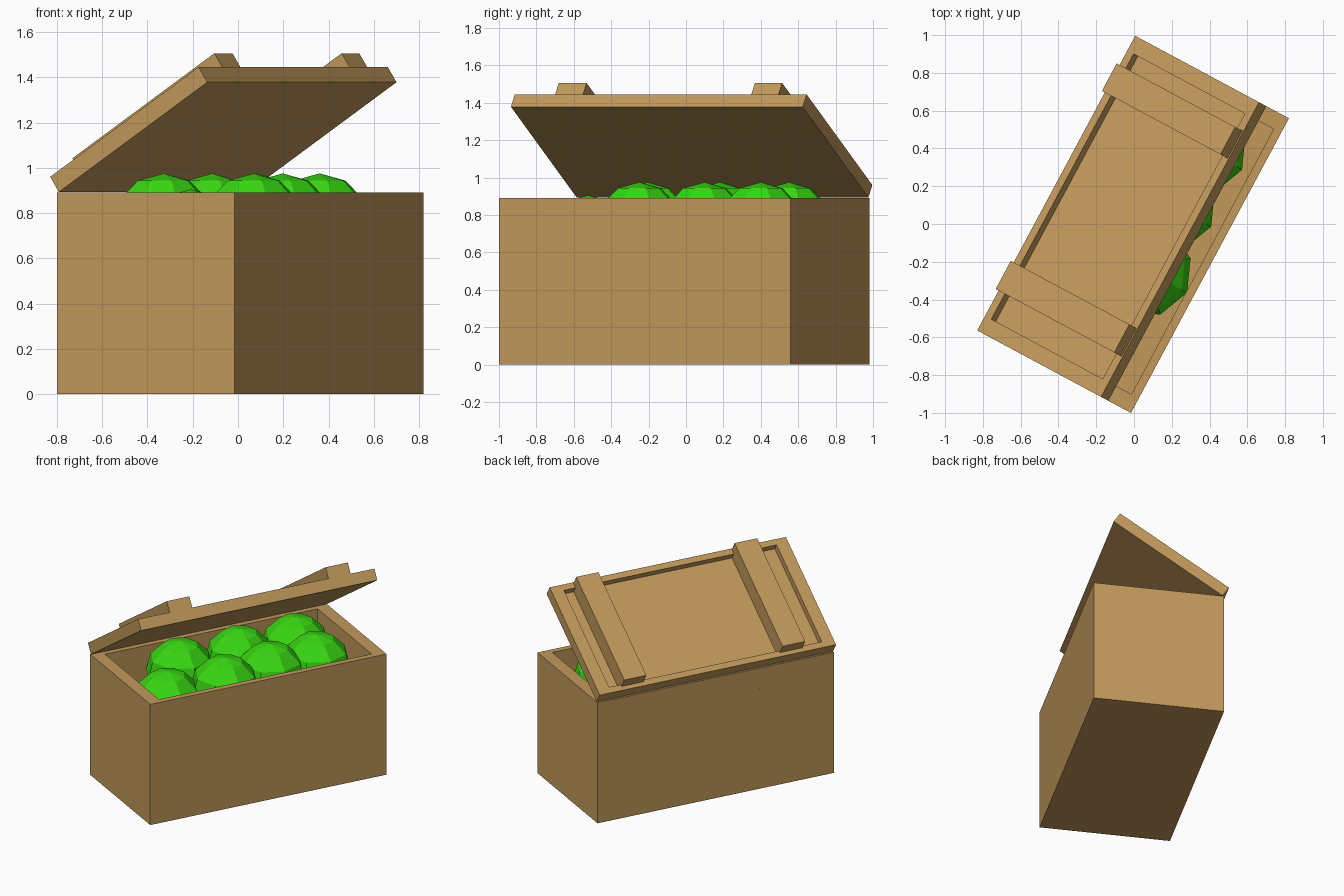
import bpy, bmesh, math
from mathutils import Matrix, Vector

if "Cube" in bpy.data.objects:
    bpy.data.objects.remove(bpy.data.objects["Cube"])

# Whole model is turned about z; local x runs front-to-hinge, local y along the crate
TURN = Matrix.Translation((0.01, -0.01, 0)) @ Matrix.Rotation(math.radians(-28.2), 4, 'Z')
# Open lid frame: origin on the hinge edge, x up the slope, z out of the lid
LID = TURN @ Matrix.Translation((-0.435, 0, 0.893)) @ Matrix.Rotation(math.radians(-33.1), 4, 'Y')


def material(name, rgb):
    m = bpy.data.materials.new(name)
    m.diffuse_color = (*rgb, 1)
    m.use_nodes = True
    m.node_tree.nodes["Principled BSDF"].inputs["Base Color"].default_value = m.diffuse_color
    return m


WOOD = material("light_brown_wood", (0.54, 0.32, 0.107))
GREEN = material("bright_green", (0.04, 0.68, 0.006))


def finish(name, bm, mat, matrix):
    mesh = bpy.data.meshes.new(name)
    bm.to_mesh(mesh)
    bm.free()
    mesh.materials.append(mat)
    ob = bpy.data.objects.new(name, mesh)
    ob.matrix_world = matrix
    bpy.context.collection.objects.link(ob)


def block(name, lo, hi, matrix, depth=0, inset=0.9):
    """Box from corner lo to corner hi; depth > 0 sinks a recess in its top."""
    lo, hi = Vector(lo), Vector(hi)
    mid = (lo + hi) / 2
    bm = bmesh.new()
    bmesh.ops.create_cube(bm, size=1, matrix=Matrix.Translation(mid) @ Matrix.Diagonal((*(hi - lo), 1)))
    if depth:
        bm.normal_update()
        top = max(bm.faces, key=lambda f: f.normal.z)
        top = bmesh.ops.extrude_discrete_faces(bm, faces=[top])['faces'][0]
        for v in top.verts:
            v.co.x = mid.x + (v.co.x - mid.x) * inset
            v.co.y = mid.y + (v.co.y - mid.y) * inset
        floor = bmesh.ops.extrude_discrete_faces(bm, faces=[top])['faces'][0]
        for v in floor.verts:
            v.co.z -= depth
        bmesh.ops.recalc_face_normals(bm, faces=bm.faces)
    finish(name, bm, WOOD, matrix)


# Open crate
block("crate", (-0.445, -0.885, 0), (0.445, 0.885, 0.89), TURN, depth=0.81)

# Tilted lid with sunken panel, and two battens across it
block("lid", (0, -0.885, 0), (0.888, 0.885, 0.08), LID, depth=0.048)
for i, (y0, y1) in enumerate([(-0.645, -0.476), (0.545, 0.71)]):
    block(f"lid_batten_{i + 1}", (0.03, y0, 0.032), (0.88, y1, 0.158), LID)

# Low-poly fruit filling the crate
FRUIT = [(-0.207, -0.33, 0.735), (-0.20, 0.11, 0.735), (-0.20, 0.53, 0.735),
         (0.05, -0.555, 0.665), (0.166, -0.183, 0.735), (0.113, 0.185, 0.735),
         (0.115, 0.527, 0.735)]
for i, pos in enumerate(FRUIT):
    bm = bmesh.new()
    bmesh.ops.create_uvsphere(bm, u_segments=8, v_segments=6, radius=0.24)
    finish(f"fruit_{i + 1}", bm, GREEN, TURN @ Matrix.Translation(pos))
